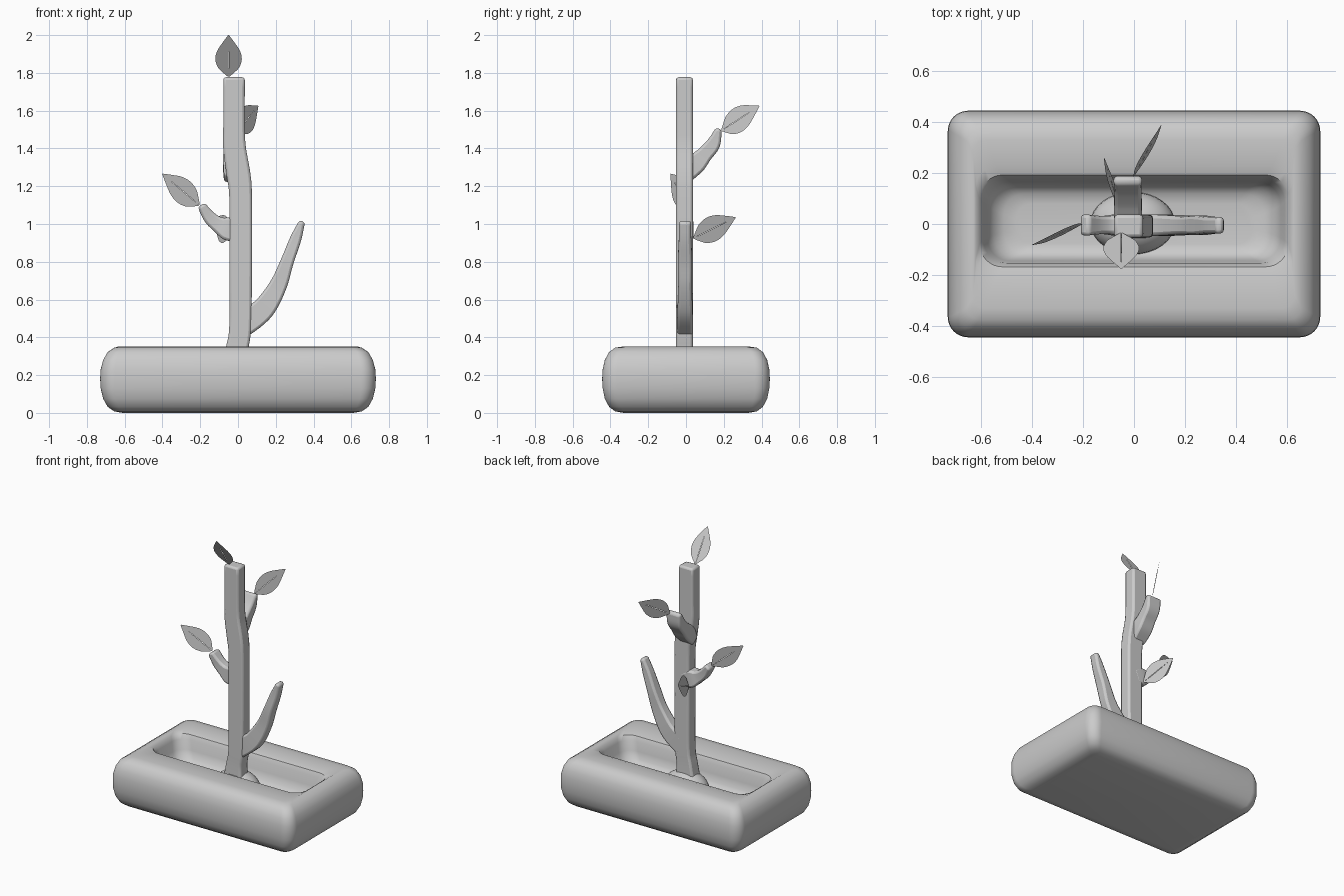
import bpy, bmesh, math
from mathutils import Vector

if "Cube" in bpy.data.objects:
    bpy.data.objects.remove(bpy.data.objects["Cube"])


def make(name, verts, faces, smooth=True):
    me = bpy.data.meshes.new(name)
    me.from_pydata(verts, [], faces)
    bm = bmesh.new()
    bm.from_mesh(me)
    bmesh.ops.recalc_face_normals(bm, faces=bm.faces)
    bm.to_mesh(me)
    bm.free()
    ob = bpy.data.objects.new(name, me)
    bpy.context.collection.objects.link(ob)
    if smooth:
        bpy.ops.object.select_all(action='DESELECT')
        ob.select_set(True)
        bpy.context.view_layer.objects.active = ob
        bpy.ops.object.shade_smooth_by_angle(angle=math.radians(40))
    return ob


def loft(name, rings):
    n = len(rings[0])
    verts = [v for r in rings for v in r]
    faces = [(i * n + j, i * n + (j + 1) % n, (i + 1) * n + (j + 1) % n, (i + 1) * n + j)
             for i in range(len(rings) - 1) for j in range(n)]
    faces += [tuple(range(n)), tuple(range((len(rings) - 1) * n, len(rings) * n))]
    return make(name, verts, faces)


def catmull(pts, steps=5):
    p = [Vector(q) for q in pts]
    p = [2 * p[0] - p[1]] + p + [2 * p[-1] - p[-2]]
    out = []
    for i in range(1, len(p) - 2):
        a, b, c, d = p[i - 1:i + 3]
        for k in range(steps):
            t = k / steps
            out.append(0.5 * (2 * b + (c - a) * t + (2 * a - 5 * b + 4 * c - d) * t * t
                              + (3 * b - a - 3 * c + d) * t ** 3))
    return out + [p[-2]]


# Planter: stacked rounded rectangles, outside then down into the trough
def rounded_rect(hx, hy, r, z, cy=0.0, seg=8):
    pts = []
    for sx, sy, a0 in ((1, 1, 0), (-1, 1, 90), (-1, -1, 180), (1, -1, 270)):
        for k in range(seg + 1):
            a = math.radians(a0 + 90 * k / seg)
            pts.append((sx * (hx - r) + r * math.cos(a), cy + sy * (hy - r) + r * math.sin(a), z))
    return pts


planter_profile = [
    (0.61, 0.33, 0.04, 0.0, 0), (0.655, 0.375, 0.05, 0.008, 0), (0.69, 0.407, 0.06, 0.032, 0),
    (0.714, 0.43, 0.07, 0.075, 0), (0.727, 0.441, 0.075, 0.13, 0), (0.73, 0.444, 0.08, 0.18, 0),
    (0.727, 0.441, 0.075, 0.23, 0), (0.714, 0.43, 0.07, 0.28, 0), (0.69, 0.407, 0.06, 0.322, 0),
    (0.655, 0.375, 0.05, 0.345, 0), (0.63, 0.33, 0.05, 0.352, 0), (0.62, 0.22, 0.08, 0.347, 0.006),
    (0.605, 0.18, 0.09, 0.336, 0.012), (0.59, 0.165, 0.09, 0.305, 0.012),
    (0.575, 0.155, 0.09, 0.24, 0.01), (0.55, 0.14, 0.09, 0.19, 0.008),
    (0.51, 0.115, 0.08, 0.165, 0.004), (0.46, 0.08, 0.06, 0.158, 0)]
loft("planter", [rounded_rect(*p) for p in planter_profile])

# Soil mound around the foot of the trunk
bpy.ops.mesh.primitive_uv_sphere_add(segments=32, ring_count=16, location=(-0.005, 0.003, 0.17))
mound = bpy.context.object
mound.name = "root_mound"
mound.scale = (0.165, 0.122, 0.12)
bpy.ops.object.shade_smooth()


# Square-section limbs: (along, height, half width, half thickness) points
def limb(name, pts, centre, sideways=True):
    path = catmull(pts)
    rings = []
    for i, p in enumerate(path):
        t = (path[min(i + 1, len(path) - 1)] - path[max(i - 1, 0)]).xy.normalized()
        nrm = Vector((-t.y, t.x))
        ring = []
        for s, w in ((1, 1), (-1, 1), (-1, -1), (1, -1)):
            u, z = p.xy + nrm * s * p[2]
            d = centre + w * p[3]
            ring.append((u, d, z) if sideways else (d, u, z))
        rings.append(ring)
    ob = loft(name, rings)
    bev = ob.modifiers.new("soft_edges", 'BEVEL')
    bev.width = 0.014
    bev.segments = 2
    bev.limit_method = 'ANGLE'
    bev.angle_limit = math.radians(40)
    return ob


limb("trunk", [(-0.015, 0.16, 0.085, 0.05), (-0.005, 0.33, 0.061, 0.045), (0.012, 0.46, 0.058, 0.045),
               (0.014, 0.8, 0.06, 0.045), (0.014, 1.14, 0.06, 0.045), (0.003, 1.26, 0.063, 0.045),
               (-0.018, 1.40, 0.06, 0.045), (-0.021, 1.52, 0.057, 0.045), (-0.021, 1.777, 0.057, 0.045)],
     -0.008)
limb("right_branch", [(0.015, 0.44, 0.05, 0.042), (0.09, 0.51, 0.062, 0.042), (0.15, 0.57, 0.058, 0.04),
                      (0.215, 0.68, 0.046, 0.036), (0.26, 0.80, 0.035, 0.038), (0.305, 0.92, 0.03, 0.033),
                      (0.34, 1.015, 0.016, 0.032)], -0.005)
limb("left_branch", [(0.01, 0.95, 0.05, 0.042), (-0.055, 0.975, 0.06, 0.042), (-0.105, 0.998, 0.042, 0.036),
                     (-0.15, 1.035, 0.034, 0.036), (-0.195, 1.10, 0.022, 0.042)], -0.004)
limb("back_branch", [(-0.01, 1.24, 0.035, 0.05), (0.05, 1.315, 0.052, 0.055), (0.10, 1.37, 0.042, 0.053),
                     (0.145, 1.425, 0.037, 0.053), (0.174, 1.505, 0.016, 0.056)], -0.024, False)


# Flat leaves with a fine slit along the midrib
def leaf(name, base, tip, normal, half=0.07):
    base, tip = Vector(base), Vector(tip)
    axis = tip - base
    side = axis.cross(Vector(normal)).normalized()
    outline = catmull([(0, 0.06, 0), (0.08, 0.36, 0), (0.22, 0.8, 0), (0.42, 1, 0), (0.62, 0.86, 0),
                       (0.82, 0.45, 0), (1, 0.03, 0)], 4)
    verts, faces = [], []
    for s in (1, -1):
        start = len(verts)
        for p in outline:
            gap = 0.0015 * max(0, math.sin(math.pi * min(p.x / 0.8, 1)))
            verts += [base + axis * p.x + side * s * gap,
                      base + axis * p.x + side * s * half * p.y]
        faces += [(start + 2 * i, start + 2 * i + 1, start + 2 * i + 3, start + 2 * i + 2)
                  for i in range(len(outline) - 1)]
    return make(name, verts, faces, False)


leaf("top_leaf", (-0.05, -0.035, 1.78), (-0.05, -0.175, 2.0), (0, 0.22, 0.14))
leaf("left_leaf", (-0.205, -0.002, 1.10), (-0.40, -0.082, 1.265), (0.38, -0.92, 0.2))
leaf("back_leaf", (0.0, 0.188, 1.495), (0.107, 0.388, 1.625), (0.88, -0.47, 0.2))
leaf("lower_back_leaf", (-0.05, 0.04, 0.925), (-0.118, 0.262, 1.035), (-0.95, -0.3, 0.2))
